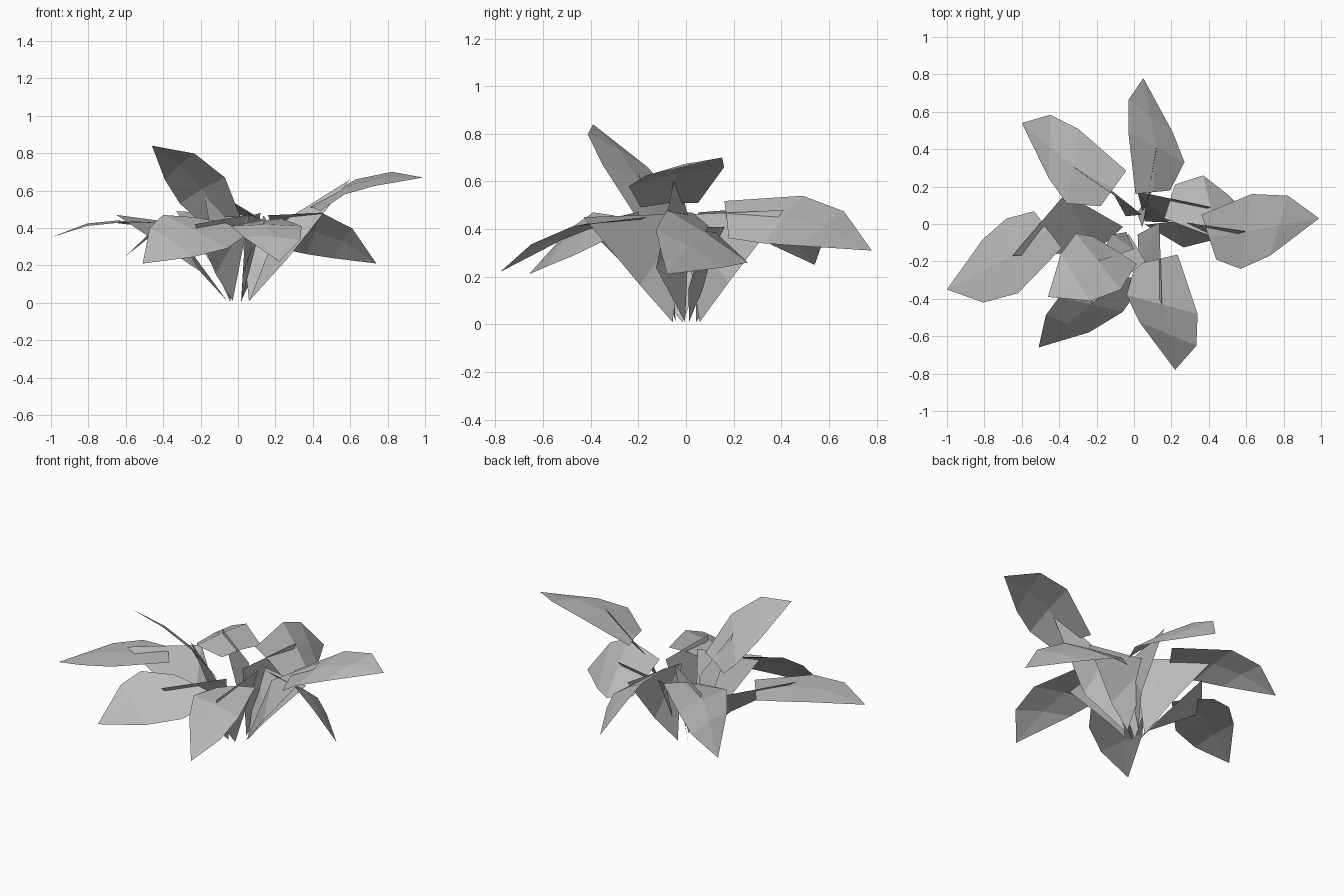
import bpy
from mathutils import Vector

if "Cube" in bpy.data.objects:
    bpy.data.objects.remove(bpy.data.objects["Cube"])

grey = bpy.data.materials.new("leaf_grey")
grey.use_nodes = True
colour = (0.5, 0.5, 0.5, 1)
grey.diffuse_color = colour
grey.node_tree.nodes["Principled BSDF"].inputs["Base Color"].default_value = colour

UP = Vector((0, 0, 1))


def add_mesh(name, points, faces):
    mesh = bpy.data.meshes.new(name)
    mesh.from_pydata(points, [], faces)
    mesh.materials.append(grey)
    bpy.context.collection.objects.link(bpy.data.objects.new(name, mesh))


def blade(name, base, middle, tip, half):
    """Skewed, creased leaf: three rows of edge, rib, edge closing on a tip."""
    axis = tip - base
    shoulder = middle.lerp(tip, 0.45) + UP * 0.02
    rows = [(base, half * 0.65 - axis * 0.1),
            (middle, half),
            (shoulder, half * 0.78 + axis * 0.04)]
    points = []
    for centre, reach in rows:
        points += [centre + reach, centre + UP * 0.01, centre - reach]
    points.append(tip)
    faces = [(i, i + 1, i + 4, i + 3) for i in (0, 1, 3, 4)]
    add_mesh(name, points, faces + [(6, 7, 9), (7, 8, 9)])


def stalk(name, base, middle, spread):
    """Kite rising steeply from the root, then running out along the leaf's rib."""
    run = middle - base
    side = UP.cross(run).normalized() * spread
    end = middle + UP * 0.04
    root = Vector((middle.x, middle.y, 0)).normalized() * 0.06 + UP * 0.01
    upper = base - run * 0.8 + UP * 0.02 + side
    lower = root.lerp(end, 0.35) - side
    add_mesh(name, [root, upper, end, lower], [(0, 1, 3), (1, 2, 3)])


# Each leaf: base, middle and tip of the rib, half width at the middle, stalk spread
leaves = {
    "left": [(.40, -.07, .50), (.60, -.04, .62), (.99, .03, .67), (.03, .20, .04), .11],
    "back": [(.10, .17, .44), (.12, .41, .44), (.05, .78, .31), (-.15, .08, .10), .04],
    "back_right": [(-.11, .19, .45), (-.33, .31, .45), (-.60, .54, .25), (.03, .20, 0), .05],
    "right": [(-.46, -.03, .42), (-.65, -.17, .43), (-1, -.35, .35), (.03, -.20, 0), -.1],
    "front": [(.12, -.19, .43), (.15, -.43, .41), (.22, -.78, .22), (.19, -.05, 0), .04],
    "upright": [(-.10, -.14, .45), (-.19, -.20, .60), (-.46, -.39, .84), (.12, -.15, .07), .05],
    "front_right": [(-.08, -.29, .42), (-.23, -.43, .38), (-.51, -.66, .21), (.17, -.04, -.09), .03],
    "lower_left": [(.19, .12, .38), (.41, .09, .37), (.74, -.08, .21), (.04, -.17, .11), .03],
}
for name, (*places, spread) in leaves.items():
    base, middle, tip, half = map(Vector, places)
    blade(name + "_leaf", base, middle, tip, half)
    stalk(name + "_stalk", base, middle, spread)
